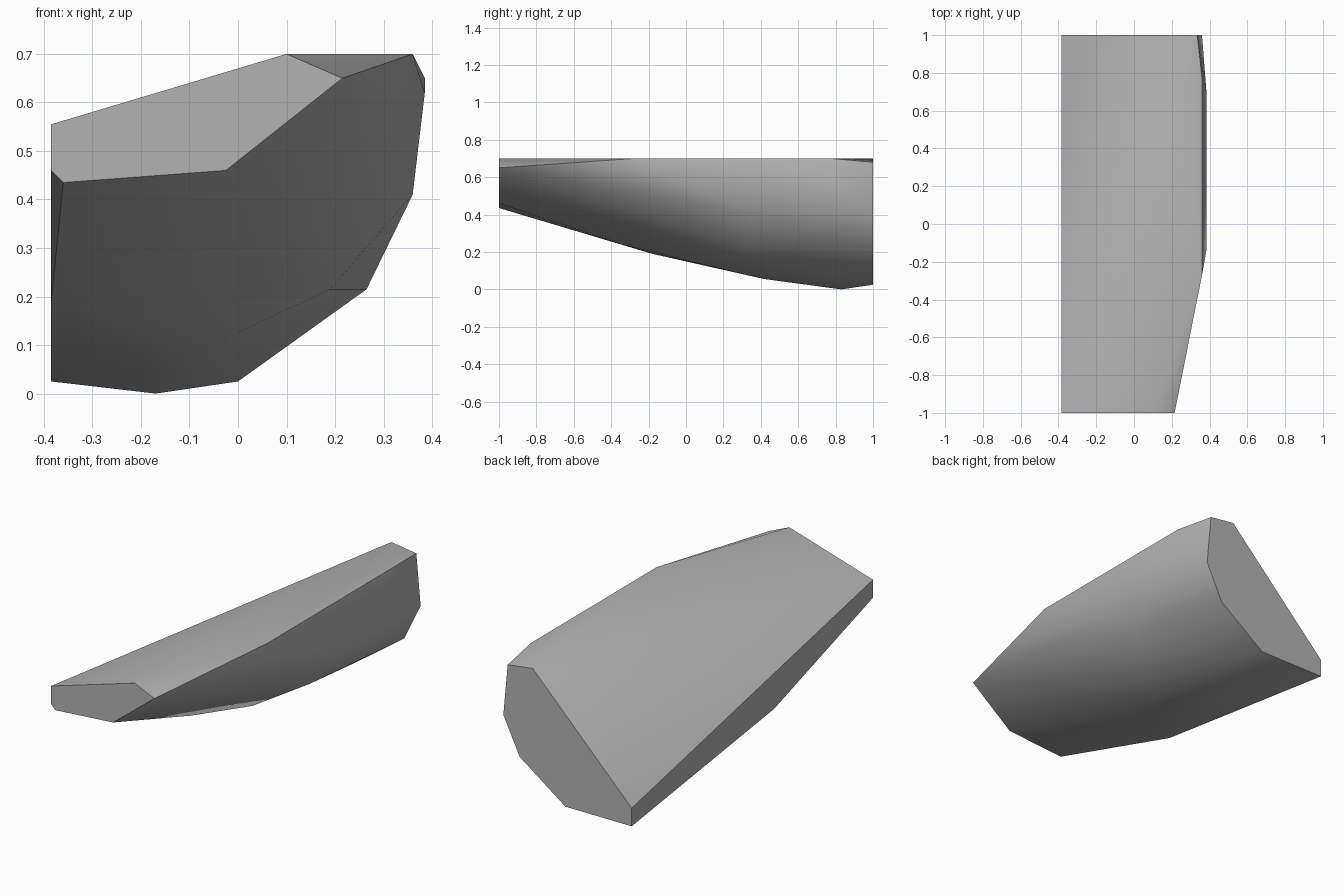
import bpy
import bmesh
import math
from mathutils import Vector

default_cube = bpy.data.objects.get("Cube")
if default_cube:
    bpy.data.objects.remove(default_cube, do_unlink=True)


def flat_material(name, colour):
    material = bpy.data.materials.new(name)
    material.use_nodes = True
    material.diffuse_color = colour
    shader = next(n for n in material.node_tree.nodes if n.type == "BSDF_PRINCIPLED")
    shader.inputs["Base Color"].default_value = colour
    return material


def convex_block(name, points, material, smooth_angle):
    """Wrap a tight faceted skin around the corner points."""
    bm = bmesh.new()
    for point in points:
        bm.verts.new(point)
    hull = bmesh.ops.convex_hull(bm, input=bm.verts[:])
    spare = [g for g in hull["geom_interior"] if isinstance(g, bmesh.types.BMVert)]
    bmesh.ops.delete(bm, geom=spare, context="VERTS")
    # Merge the flat end caps into single faces
    bmesh.ops.dissolve_limit(bm, angle_limit=math.radians(0.5),
                             verts=bm.verts[:], edges=bm.edges[:])
    bmesh.ops.recalc_face_normals(bm, faces=bm.faces[:])
    mesh = bpy.data.meshes.new(name)
    bm.to_mesh(mesh)
    bm.free()
    mesh.materials.append(material)
    block = bpy.data.objects.new(name, mesh)
    bpy.context.collection.objects.link(block)
    bpy.ops.object.select_all(action="DESELECT")
    block.select_set(True)
    bpy.context.view_layer.objects.active = block
    bpy.ops.object.shade_smooth_by_angle(angle=math.radians(smooth_angle))
    return block


def end_cap(y, profile):
    return [Vector((x, y, z)) for x, z in profile]


SIDE = -0.385   # flat left-hand cut
TOP = 0.70      # highest level

# Small front end, as an x-z profile
front_end = end_cap(-1, [(SIDE, 0.555), (0.1, TOP), (0.215, 0.65),
                         (-0.025, 0.46), (-0.36, 0.435), (SIDE, 0.46)])

# Large back end
back_end = end_cap(1, [(0.335, 0.68), (0.19, TOP), (SIDE, 0.12), (SIDE, 0.025),
                       (0, 0.025), (0.265, 0.215), (0.36, 0.41)])

# Upper rim and bulging outer side
rim = [(0.36, -0.27, TOP), (0.36, 0.77, TOP)]
outer_side = [(-SIDE, -0.13, 0.62), (-SIDE, 0.68, 0.65), (0.36, 0.34, 0.41)]

# Curved underside, from front to back
underside = [(SIDE, -0.18, 0.19), (-0.04, -0.33, 0.236), (0, 0.12, 0.126),
             (0.19, 0.32, 0.215), (-0.17, 0.42, 0.055), (-0.17, 0.83, 0)]

grey = flat_material("stone_grey", (0.45, 0.45, 0.45, 1))
convex_block("stone_fragment", front_end + back_end + rim + outer_side + underside,
             grey, 37)
